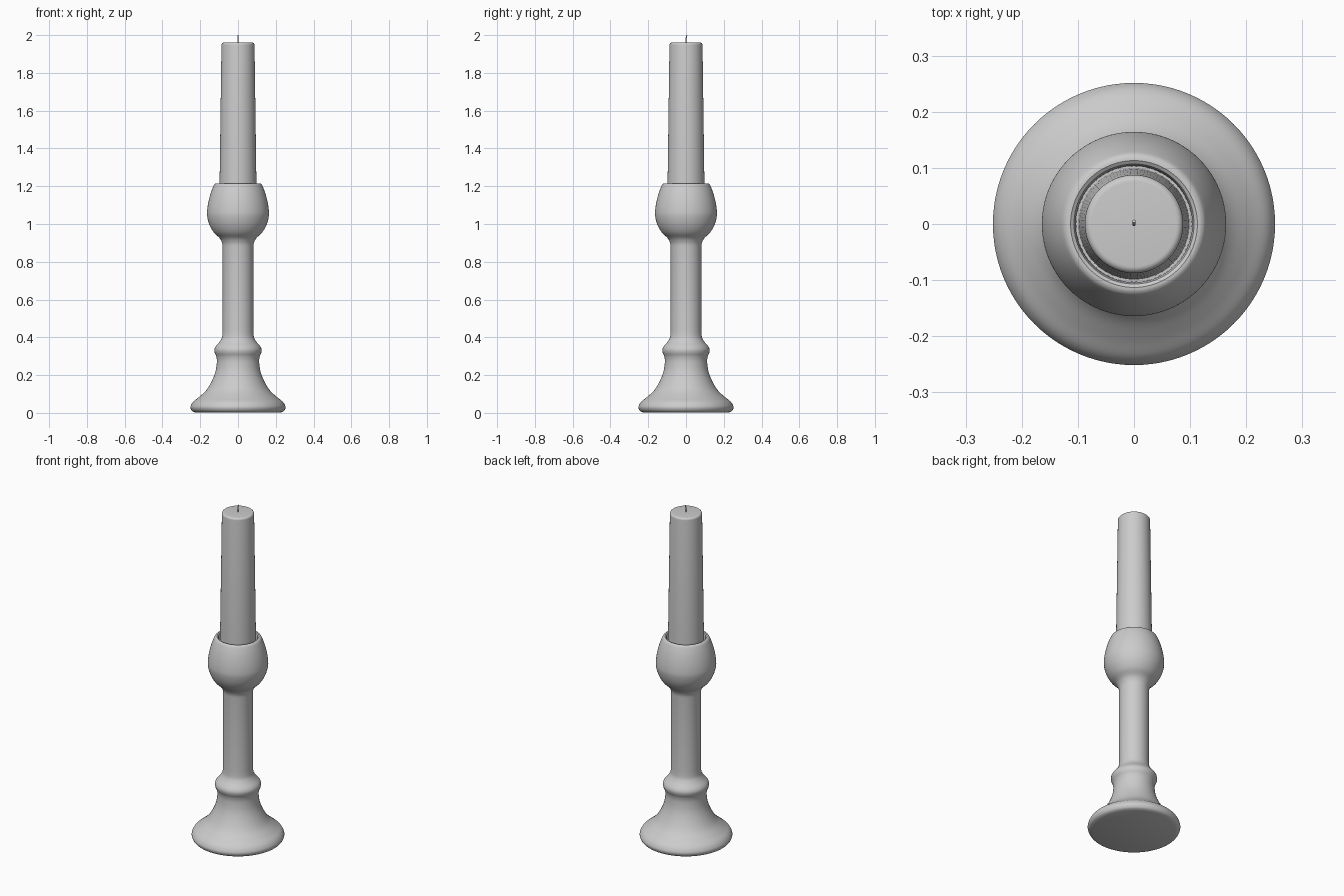
import bpy, bmesh, math

if "Cube" in bpy.data.objects:
    bpy.data.objects.remove(bpy.data.objects["Cube"])

SEG = 96


def smooth_curve(pts, n=5):
    """Catmull-Rom interpolation through (radius, z) points."""
    out = []
    for i in range(len(pts) - 1):
        p0, p1 = pts[max(i - 1, 0)], pts[i]
        p2, p3 = pts[i + 1], pts[min(i + 2, len(pts) - 1)]
        for k in range(n):
            t = k / n
            out.append(tuple(0.5 * (2 * b + (c - a) * t + (2 * a - 5 * b + 4 * c - d) * t * t
                                    + (3 * b - a - 3 * c + d) * t ** 3)
                             for a, b, c, d in zip(p0, p1, p2, p3)))
    return out + [pts[-1]]


def lathe(name, profile):
    """Spin a bottom-to-top profile around z and cap both ends."""
    bm = bmesh.new()
    rings = [[bm.verts.new((r * math.cos(2 * math.pi * i / SEG),
                            r * math.sin(2 * math.pi * i / SEG), z)) for i in range(SEG)]
             for r, z in profile]
    for a, b in zip(rings, rings[1:]):
        for i in range(SEG):
            j = (i + 1) % SEG
            bm.faces.new((a[i], a[j], b[j], b[i]))
    bm.faces.new(rings[0][::-1])
    bm.faces.new(rings[-1])
    me = bpy.data.meshes.new(name)
    bm.to_mesh(me)
    bm.free()
    ob = bpy.data.objects.new(name, me)
    bpy.context.collection.objects.link(ob)
    bpy.ops.object.select_all(action='DESELECT')
    ob.select_set(True)
    bpy.context.view_layer.objects.active = ob
    bpy.ops.object.shade_smooth_by_angle(angle=math.radians(40))
    return ob


# Turned holder: flared foot, ring, stem, bulb cup
foot = [(.228, .003), (.243, .010), (.251, .025), (.249, .040), (.236, .060), (.205, .085),
        (.168, .120), (.138, .170), (.119, .220), (.112, .270), (.115, .298), (.123, .318),
        (.125, .335), (.118, .352), (.098, .376), (.085, .400), (.081, .435)]
bulb = [(.081, .880), (.084, .900), (.097, .925), (.128, .955), (.151, .995), (.163, 1.040),
        (.163, 1.075), (.156, 1.120), (.144, 1.165), (.129, 1.203), (.121, 1.213), (.113, 1.215)]
socket = [(.107, 1.211), (.104, 1.200), (.103, 1.10)]
lathe("candle_holder", smooth_curve(foot) + smooth_curve(bulb) + socket)

# Slightly tapered candle with rounded shoulder
shoulder = [(.0875 - .012 * (1 - math.cos(a)), 1.948 + .012 * math.sin(a))
            for a in [math.pi / 2 * i / 6 for i in range(7)]]
lathe("candle", [(.099, 1.095), (.097, 1.25)] + shoulder)

# Bent wick
cu = bpy.data.curves.new("wick", 'CURVE')
cu.dimensions = '3D'
cu.bevel_depth = .003
cu.bevel_resolution = 2
cu.use_fill_caps = True
sp = cu.splines.new('POLY')
path = [(0, 0, 1.95), (0, -.001, 1.972), (0, .001, 1.986), (0, .005, 1.999)]
sp.points.add(len(path) - 1)
for p, co in zip(sp.points, path):
    p.co = (*co, 1)
bpy.context.collection.objects.link(bpy.data.objects.new("wick", cu))
